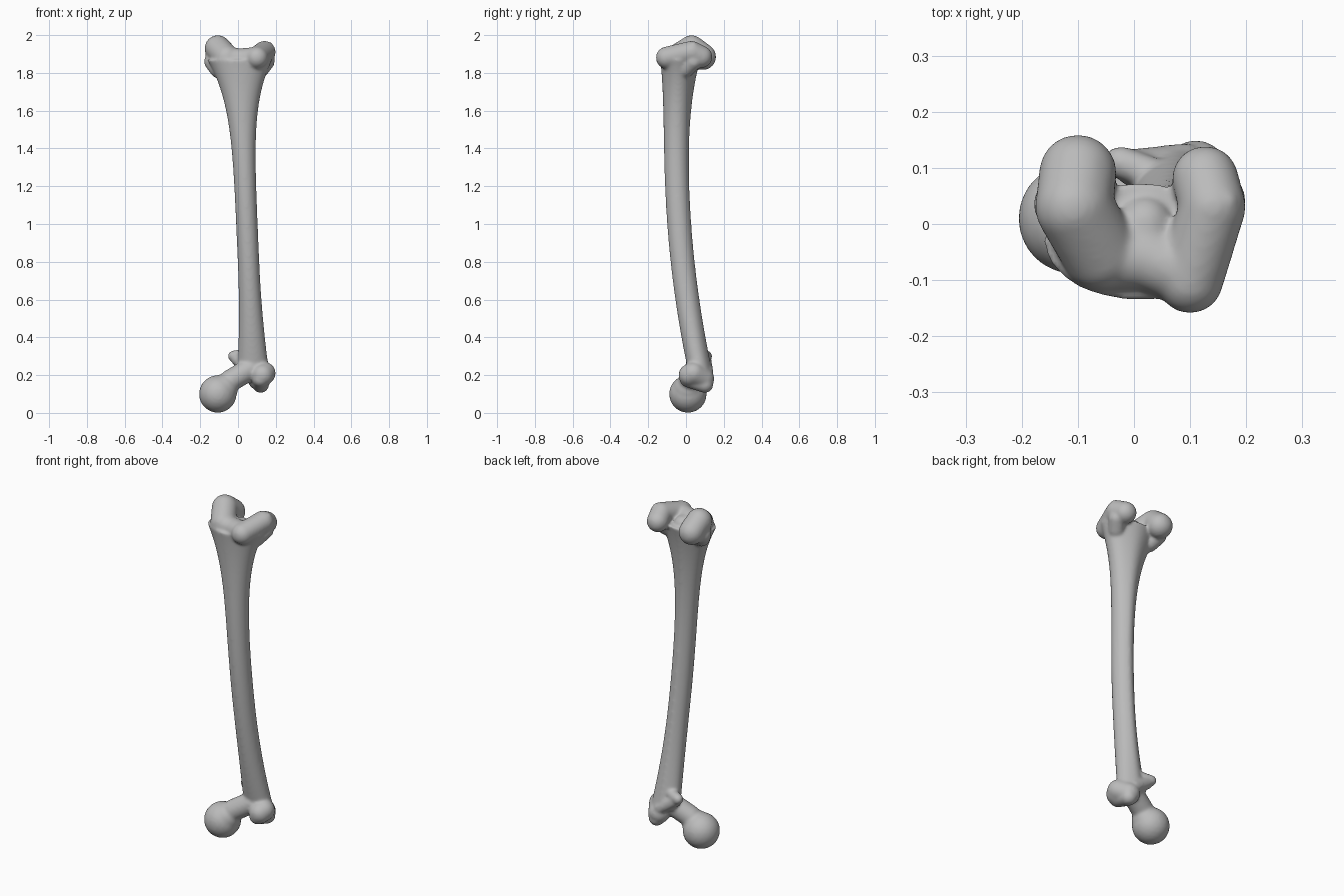
import bpy, bmesh, math
from mathutils import Vector, Matrix

cube = bpy.data.objects.get("Cube")
if cube:
    bpy.data.objects.remove(cube)

bone_grey = bpy.data.materials.new("bone grey")
bone_grey.use_nodes = True
colour = (.5, .5, .5, 1)
bone_grey.diffuse_color = colour
bone_grey.node_tree.nodes["Principled BSDF"].inputs["Base Color"].default_value = colour

bm = bmesh.new()
hip_end = Vector((0, 0, 0))
knee_end = Vector((0, 0, 1.9))


def chain(origin, radius, *points, steps=8):
    """Rounded bar: a row of overlapping balls through points measured from the origin."""
    centres = [Vector(point) for point in points]
    row = centres[:1]
    for start, end in zip(centres, centres[1:]):
        row += [start.lerp(end, (i + 1) / steps) for i in range(steps)]
    for centre in row:
        bmesh.ops.create_icosphere(bm, subdivisions=3, radius=radius,
                                   matrix=Matrix.Translation(origin + centre))


def shaft_ring(z, sides=40):
    """Cross-section of the shaft: leaning, bowed, flared at both ends, narrowed to a back ridge."""
    knee_flare = max(0, (z - .6) / 1.26) ** 6
    hip_flare = max(0, .8 - z) ** 2
    middle = Vector((.09 - .043 * z, .09 * (1.4 - z) ** 2 - .05, z))
    half_width = .057 + .11 * knee_flare + .08 * hip_flare
    half_depth = .064 + .04 * knee_flare
    ring = []
    for i in range(sides):
        angle = math.tau * i / sides
        back = max(0, math.sin(angle))
        pinch = 1 - .08 * (back ** 2 - back ** 12)
        offset = Vector((half_width * math.cos(angle), half_depth * math.sin(angle), 0))
        ring.append(bm.verts.new(middle + offset * pinch))
    return ring


# Bowed shaft
bottom, top, levels = .22, 1.87, 50
rings = [shaft_ring(bottom + (top - bottom) * i / levels) for i in range(levels + 1)]
for low, high in zip(rings, rings[1:]):
    for i in range(len(low)):
        bm.faces.new((low[i - 1], low[i], high[i], high[i - 1]))
bm.faces.new(reversed(rings[0]))
bm.faces.new(rings[-1])

# Ball head and neck
chain(hip_end, .1, (-.107, .01, .1))
chain(hip_end, .08, (-.08, .01, .125))
chain(hip_end, .06, (-.04, .02, .17), (.06, .05, .23))

# Large outer knob beside the neck
chain(hip_end, .06, (.13, .02, .2), (.14, .04, .21), (.11, .09, .18))
chain(hip_end, .045, (.12, .01, .18), (.12, .1, .15))

# Small inner knob and the crest joining both knobs
chain(hip_end, .03, (-.024, .11, .3), (.03, .09, .31))
chain(hip_end, .035, (0, .1, .28), (.09, .11, .22))

# Inner rounded joint lobe with its side bump
chain(knee_end, .07, (-.1, .09, -.015), (-.107, .03, .03), (-.06, -.05, -.02))
chain(knee_end, .05, (-.13, .035, -.04), (-.1, 0, -.08))

# Outer rounded joint lobe with its side bump and raised rim
chain(knee_end, .06, (.127, .08, -.015), (.14, .03, .01), (.1, -.1, -.02))
chain(knee_end, .045, (.15, .04, -.04), (.12, 0, -.08))
chain(knee_end, .02, (.16, .03, 0), (.165, .04, .045))

# Saddle between the lobes
chain(knee_end, .058, (-.05, -.06, -.025), (.02, -.06, -.027), (.1, -.09, -.02))
chain(knee_end, .05, (.02, -.05, -.03), (.02, 0, -.035))

mesh = bpy.data.meshes.new("long_bone")
bm.to_mesh(mesh)
bm.free()
bone = bpy.data.objects.new("long_bone", mesh)
bpy.context.collection.objects.link(bone)

# Fuse the parts into one skin and soften the joins
fuse = bone.modifiers.new("fuse", 'REMESH')
fuse.mode = 'VOXEL'
fuse.voxel_size = .007
soften = bone.modifiers.new("soften", 'SMOOTH')
soften.factor = .5
soften.iterations = 14
bpy.ops.object.select_all(action='DESELECT')
bone.select_set(True)
bpy.context.view_layer.objects.active = bone
bpy.ops.object.convert(target='MESH')
bone.data.materials.clear()
bone.data.materials.append(bone_grey)
bpy.ops.object.shade_smooth()
